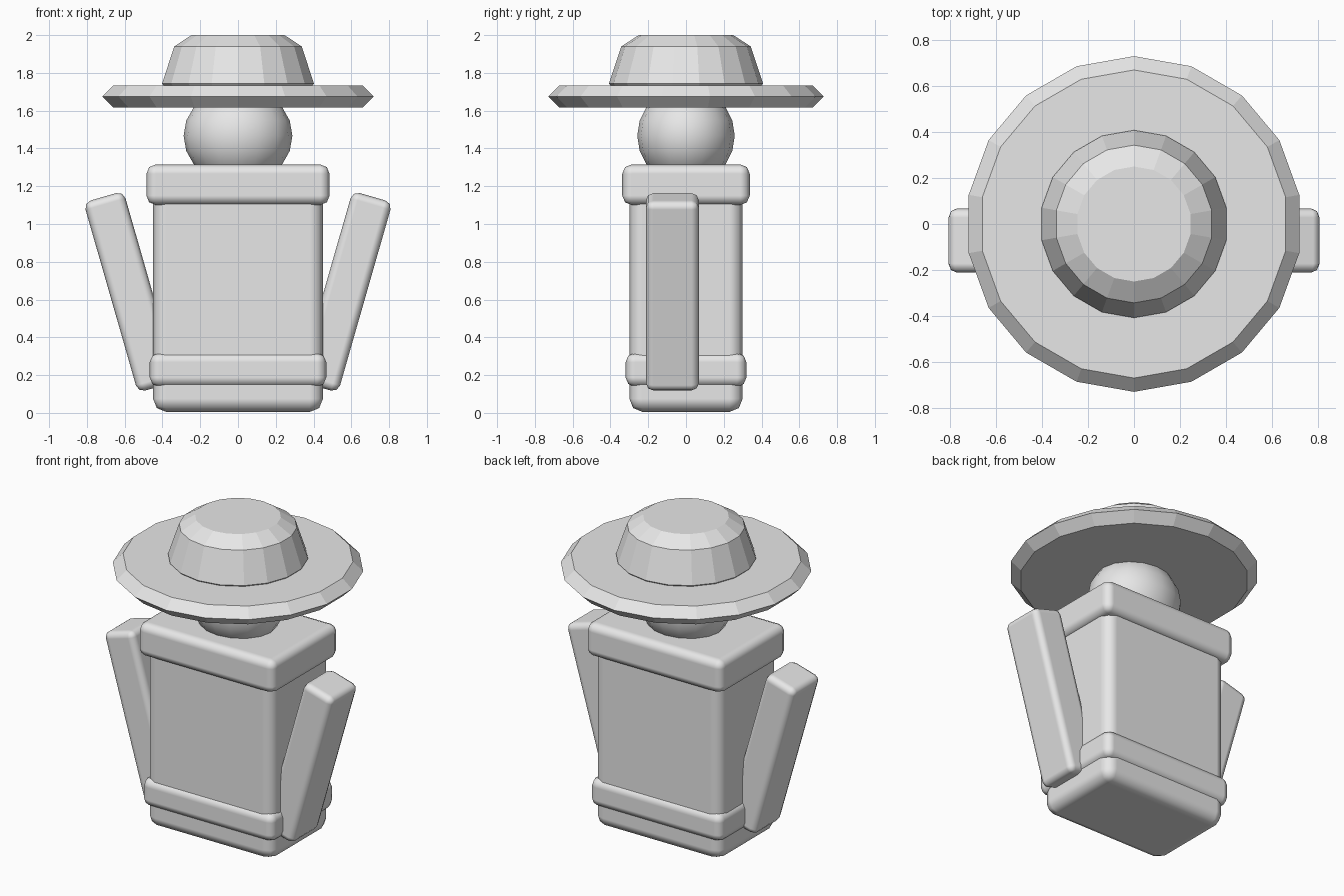
import bpy
import math
import bmesh
from mathutils import Matrix

cube = bpy.data.objects.get("Cube")
if cube:
    bpy.data.objects.remove(cube, do_unlink=True)

grey = bpy.data.materials.new("plain_grey")
grey.use_nodes = True
grey.diffuse_color = (0.8, 0.8, 0.8, 1)
grey.node_tree.nodes["Principled BSDF"].inputs["Base Color"].default_value = (0.8, 0.8, 0.8, 1)


def add_object(name, bm, smooth):
    bmesh.ops.recalc_face_normals(bm, faces=bm.faces)
    for face in bm.faces:
        face.smooth = smooth
    mesh = bpy.data.meshes.new(name)
    bm.to_mesh(mesh)
    bm.free()
    mesh.materials.append(grey)
    obj = bpy.data.objects.new(name, mesh)
    bpy.context.collection.objects.link(obj)
    return obj


def rounded_box(name, size, centre, bevel, tilt=0):
    bm = bmesh.new()
    bmesh.ops.create_cube(bm, size=1, matrix=Matrix.Diagonal((*size, 1)))
    obj = add_object(name, bm, True)
    obj.location = centre
    obj.rotation_euler.y = tilt
    mod = obj.modifiers.new("rounded_edges", "BEVEL")
    mod.width = bevel
    mod.segments = 2
    mod.harden_normals = True
    return obj


def lathe(name, profile, sides=18):
    """Flat-faced solid of revolution from (radius, height) points."""
    bm = bmesh.new()
    rings = []
    for radius, z in profile:
        angles = [math.pi / 2 + math.tau * i / sides for i in range(sides)]
        rings.append([bm.verts.new((radius * math.cos(a), radius * math.sin(a), z))
                      for a in angles])
    for low, high in zip(rings, rings[1:]):
        for i in range(sides):
            j = (i + 1) % sides
            bm.faces.new((low[i], low[j], high[j], high[i]))
    bm.faces.new(rings[0])
    bm.faces.new(rings[-1])
    return add_object(name, bm, False)


# Torso with its belt and collar
rounded_box("torso", (0.9, 0.6, 1.25), (0, 0, 0.63), 0.07)
rounded_box("belt", (0.935, 0.64, 0.18), (0, 0, 0.228), 0.05)
rounded_box("collar", (0.97, 0.675, 0.215), (0, 0, 1.208), 0.05)

# Arms leaning outward at the top
for side, label in ((1, "left"), (-1, "right")):
    rounded_box(label + "_arm", (0.22, 0.28, 1.047), (side * 0.568, -0.072, 0.641),
                0.04, side * math.radians(16))

# Head
bm = bmesh.new()
bmesh.ops.create_uvsphere(bm, u_segments=16, v_segments=10, radius=1,
                          matrix=Matrix.Translation((0, 0, 1.467))
                          @ Matrix.Diagonal((0.288, 0.258, 0.26, 1)))
add_object("head", bm, True)

# Hat
lathe("hat_brim", [(0.67, 1.617), (0.73, 1.675), (0.67, 1.734)])
lathe("hat_crown", [(0.35, 1.68), (0.408, 1.743), (0.343, 1.94), (0.25, 2.0)])
